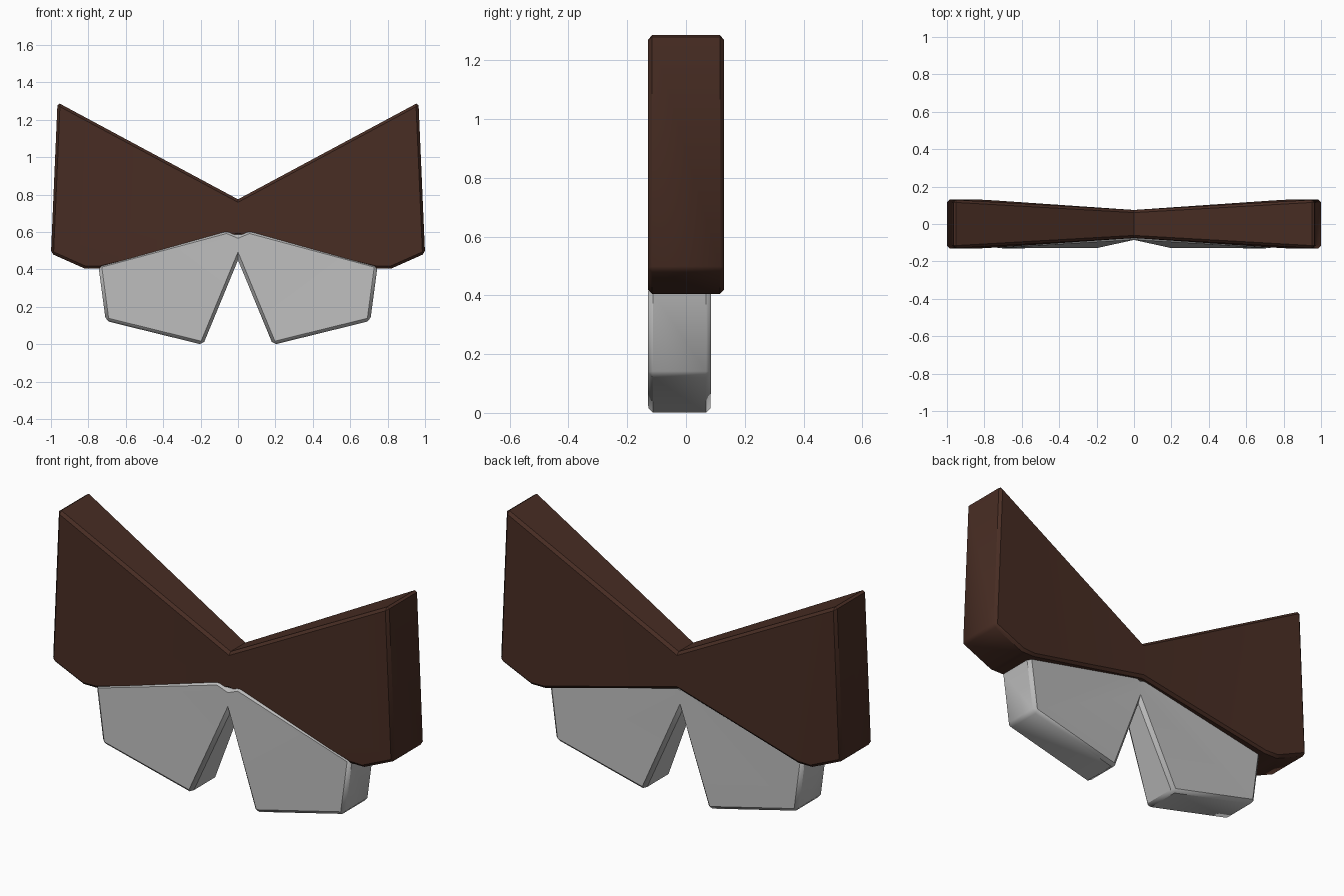
import bpy
import bmesh
import math

cube = bpy.data.objects.get("Cube")
if cube:
    bpy.data.objects.remove(cube, do_unlink=True)


def make_material(name, color):
    mat = bpy.data.materials.new(name)
    mat.use_nodes = True
    mat.diffuse_color = color
    bsdf = mat.node_tree.nodes["Principled BSDF"]
    bsdf.inputs["Base Color"].default_value = color
    bsdf.inputs["Roughness"].default_value = 0.7
    return mat


def mirrored_slab(name, outline, width, mat):
    """Chamfered slab from (x, z, front, back) points, mirrored across x = 0.
    The first and last outline points lie on the centre line."""
    bm = bmesh.new()
    front = [bm.verts.new((x, f, z)) for x, z, f, b in outline]
    back = [bm.verts.new((x, b, z)) for x, z, f, b in outline]
    bm.faces.new(front)
    bm.faces.new(back[::-1])
    # rim, left open on the centre line
    for i in range(len(outline) - 1):
        bm.faces.new((front[i + 1], front[i], back[i], back[i + 1]))
    bmesh.ops.recalc_face_normals(bm, faces=bm.faces)
    sharp = [e for e in bm.edges if len(e.link_faces) == 2
             and e.calc_face_angle() > math.radians(30)]
    bmesh.ops.bevel(bm, geom=sharp, offset=width, offset_type='OFFSET',
                    segments=1, affect='EDGES', clamp_overlap=True)
    bmesh.ops.mirror(bm, geom=bm.verts[:] + bm.edges[:] + bm.faces[:],
                     axis='X', merge_dist=0.0005)
    bmesh.ops.recalc_face_normals(bm, faces=bm.faces)
    mesh = bpy.data.meshes.new(name)
    bm.to_mesh(mesh)
    bm.free()
    mesh.materials.append(mat)
    obj = bpy.data.objects.new(name, mesh)
    bpy.context.collection.objects.link(obj)
    bpy.ops.object.select_all(action='DESELECT')
    obj.select_set(True)
    bpy.context.view_layer.objects.active = obj
    bpy.ops.object.shade_smooth_by_angle(angle=math.radians(38))
    return obj


brown = make_material("dark brown", (0.065, 0.026, 0.017, 1))
grey = make_material("light grey", (0.5, 0.5, 0.5, 1))

# Moustache: thin at the middle, thick at the flared ends
thin, thick = 0.075, 0.13
moustache = [(x, z, -t, t) for x, z, t in (
    (0, 0.58, thin), (0.74, 0.405, thick), (0.82, 0.405, thick),
    (1.0, 0.485, thick), (0.965, 1.293, thick), (0, 0.775, thin))]
mirrored_slab("moustache", moustache, 0.014, brown)

# Pair of front teeth, joined at the middle and set slightly forward
teeth = [(0, 0.45, -0.085, 0.05), (0.187, -0.003, -0.13, 0.085),
         (0.707, 0.125, -0.13, 0.085), (0.747, 0.425, -0.13, 0.085),
         (0.06, 0.61, -0.09, 0.055), (0, 0.585, -0.085, 0.05)]
mirrored_slab("teeth", teeth, 0.017, grey)
